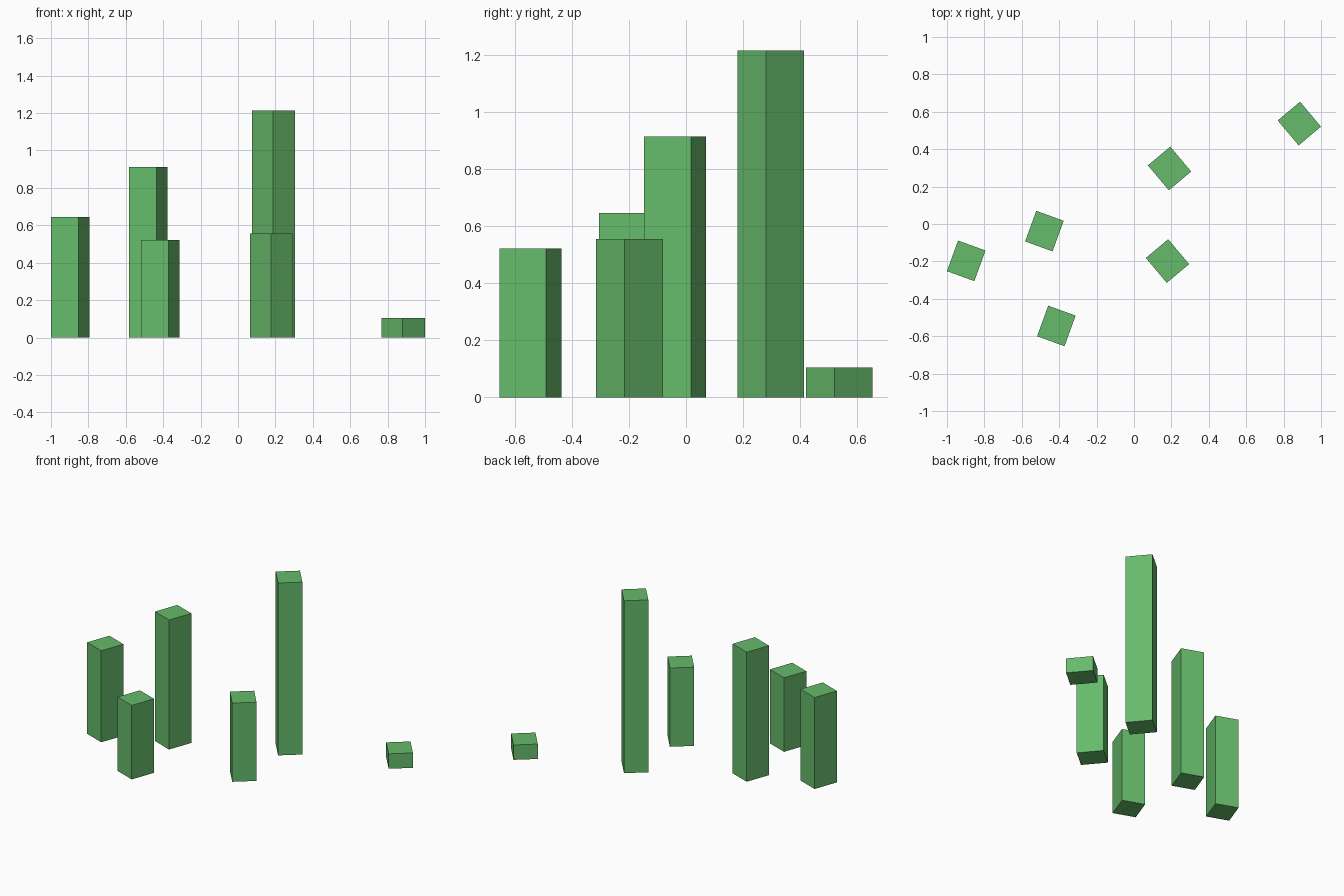
import bpy, math

if "Cube" in bpy.data.objects:
    bpy.data.objects.remove(bpy.data.objects["Cube"])

# Single green for every pillar
green = bpy.data.materials.new("leaf_green")
green.diffuse_color = (0.133, 0.497, 0.145, 1.0)
green.use_nodes = True
green.node_tree.nodes["Principled BSDF"].inputs["Base Color"].default_value = green.diffuse_color

WIDTH, DEPTH = 0.156, 0.174


def pillar(name, x, y, height, turn):
    """Box standing on the ground, turned about z."""
    bpy.ops.mesh.primitive_cube_add(size=1, location=(x, y, height / 2),
                                    rotation=(0, 0, math.radians(turn)))
    ob = bpy.context.object
    ob.name = name
    ob.scale = (WIDTH, DEPTH, height)
    ob.data.materials.append(green)


# Left group, turned clockwise
for name, x, y, h in (("left_pillar", -0.897, -0.197, 0.645),
                      ("left_tall_pillar", -0.479, -0.038, 0.913),
                      ("left_front_pillar", -0.415, -0.545, 0.522)):
    pillar(name, x, y, h, -20)

# Right group, turned counter-clockwise
for name, x, y, h in (("right_tall_pillar", 0.190, 0.297, 1.215),
                      ("right_front_pillar", 0.179, -0.198, 0.555),
                      ("right_low_block", 0.884, 0.537, 0.105)):
    pillar(name, x, y, h, 40)
